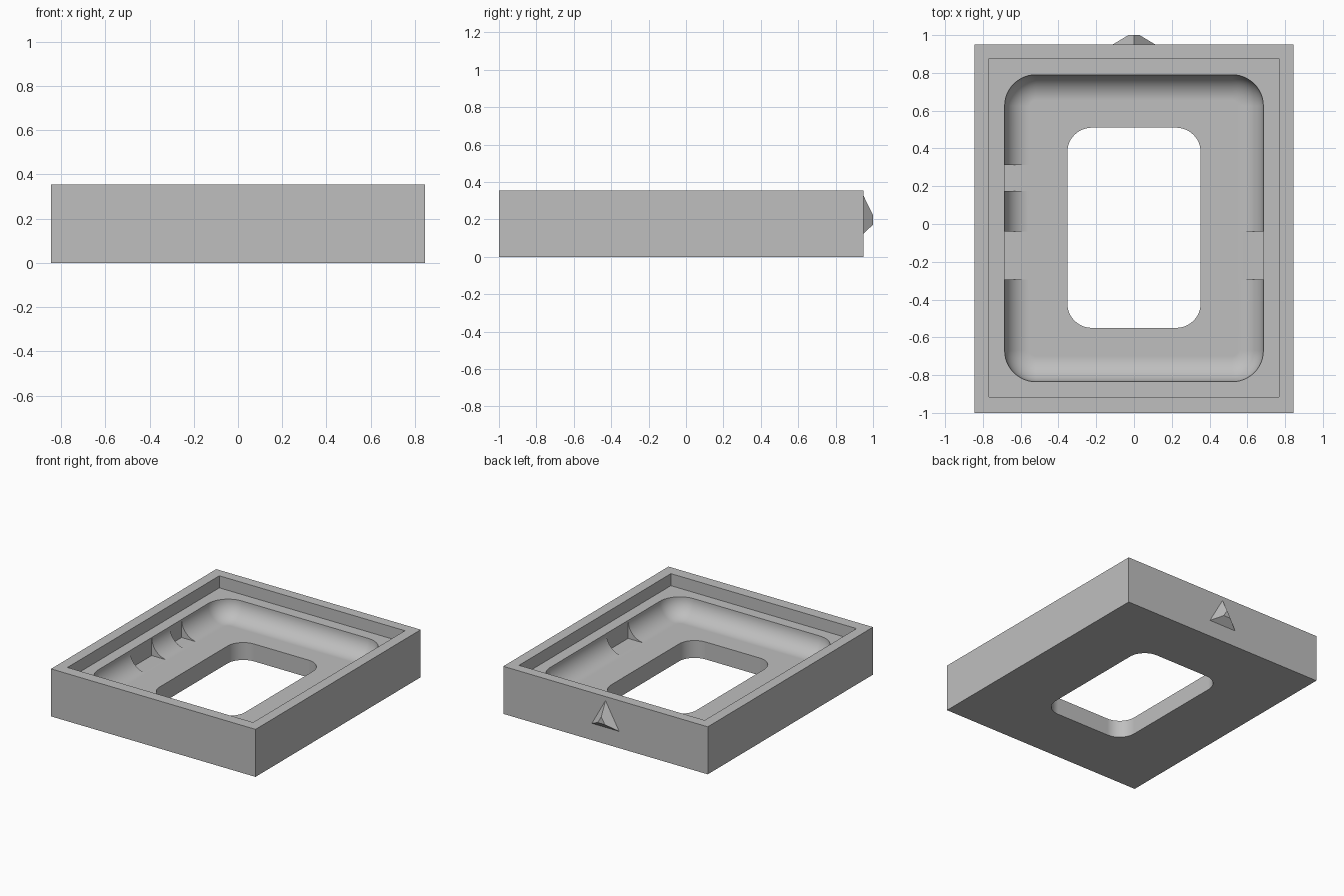
import bpy, bmesh, math

cube = bpy.data.objects.get("Cube")
if cube:
    bpy.data.objects.remove(cube)

# Heights and shared sizes
TOP, LEDGE, FLOOR = 0.355, 0.265, 0.13
BACK, FRONT = 0.95, -1.0
CAVITY_X = 0.685
FILLET = LEDGE - FLOOR

grey = bpy.data.materials.new("plain_grey")
grey.use_nodes = True
colour = (0.52, 0.52, 0.52, 1)
grey.diffuse_color = colour
grey.node_tree.nodes["Principled BSDF"].inputs["Base Color"].default_value = colour


def loft(name, rings):
    """Closed solid through a stack of matching rings."""
    bm = bmesh.new()
    loops = [[bm.verts.new(p) for p in ring] for ring in rings]
    n = len(loops[0])
    for a, b in zip(loops, loops[1:]):
        for i in range(n):
            j = (i + 1) % n
            bm.faces.new((a[i], a[j], b[j], b[i]))
    bm.faces.new(loops[0])
    bm.faces.new(loops[-1])
    bmesh.ops.recalc_face_normals(bm, faces=bm.faces)
    mesh = bpy.data.meshes.new(name)
    bm.to_mesh(mesh)
    bm.free()
    mesh.materials.append(grey)
    obj = bpy.data.objects.new(name, mesh)
    bpy.context.collection.objects.link(obj)
    return obj


def rect(x0, x1, y0, y1, z):
    return [(x0, y0, z), (x1, y0, z), (x1, y1, z), (x0, y1, z)]


def box(name, x0, x1, y0, y1, z0, z1):
    return loft(name, [rect(x0, x1, y0, y1, z) for z in (z0, z1)])


def rounded(half_x, y0, y1, radius, z, inset=0, steps=12):
    """Rounded rectangle ring, shrunk evenly by inset."""
    r = radius - inset
    corners = [(1, y1 - radius), (-1, y1 - radius), (-1, y0 + radius), (1, y0 + radius)]
    ring = []
    for k, (side, cy) in enumerate(corners):
        for i in range(steps + 1):
            a = math.pi / 2 * (k + i / steps)
            ring.append((side * (half_x - radius) + r * math.cos(a), cy + r * math.sin(a), z))
    return ring


# Outer block
frame = box("tray_frame", -0.845, 0.845, FRONT, BACK, 0, TOP)

# Stepped recess around the rim
cutters = [box("rim_recess_cutter", -0.767, 0.767, -0.917, 0.875, LEDGE, 0.5)]

# Rounded cavity with a filleted floor
STEPS = 14
rings = []
for i in range(STEPS + 1):
    a = math.pi / 2 * i / STEPS
    rings.append(rounded(CAVITY_X, -0.835, 0.79, 0.165,
                         LEDGE - FILLET * math.cos(a), FILLET * (1 - math.sin(a))))
rings.append(rounded(CAVITY_X, -0.835, 0.79, 0.165, 0.4))
cutters.append(loft("cavity_cutter", rings))

# Opening through the floor
cutters.append(loft("opening_cutter",
                    [rounded(0.353, -0.55, 0.51, 0.13, z) for z in (-0.1, 0.3)]))

# Finger notches through the fillet: side, start, end
for side, y0, y1 in ((-1, -0.295, -0.04), (-1, 0.175, 0.313), (1, -0.295, -0.04)):
    xs = sorted((side * 0.5, side * (CAVITY_X + 0.0005)))
    cutters.append(box("notch_cutter", *xs, y0, y1, FLOOR + 0.0005, 0.3))

for cutter in cutters:
    cutter.hide_render = True
    mod = frame.modifiers.new("cut", 'BOOLEAN')
    mod.operation = 'DIFFERENCE'
    mod.solver = 'EXACT'
    mod.object = cutter

# Bake the cuts and drop the cutters
depsgraph = bpy.context.evaluated_depsgraph_get()
baked = bpy.data.meshes.new_from_object(frame.evaluated_get(depsgraph))
frame.modifiers.clear()
frame.data = baked
for cutter in cutters:
    bpy.data.objects.remove(cutter)

bpy.ops.object.select_all(action='DESELECT')
frame.select_set(True)
bpy.context.view_layer.objects.active = frame
bpy.ops.object.shade_smooth_by_angle(angle=math.radians(30))
weighted = frame.modifiers.new("weighted_normals", 'WEIGHTED_NORMAL')
weighted.keep_sharp = True

# Truncated triangular pointer on the back wall
def triangle(half, low, high, y):
    return [(-half, y, low), (half, y, low), (0, y, high)]


loft("back_pointer", [triangle(0.113, 0.125, 0.325, BACK),
                      triangle(0.03, 0.172, 0.222, 1.0)])
